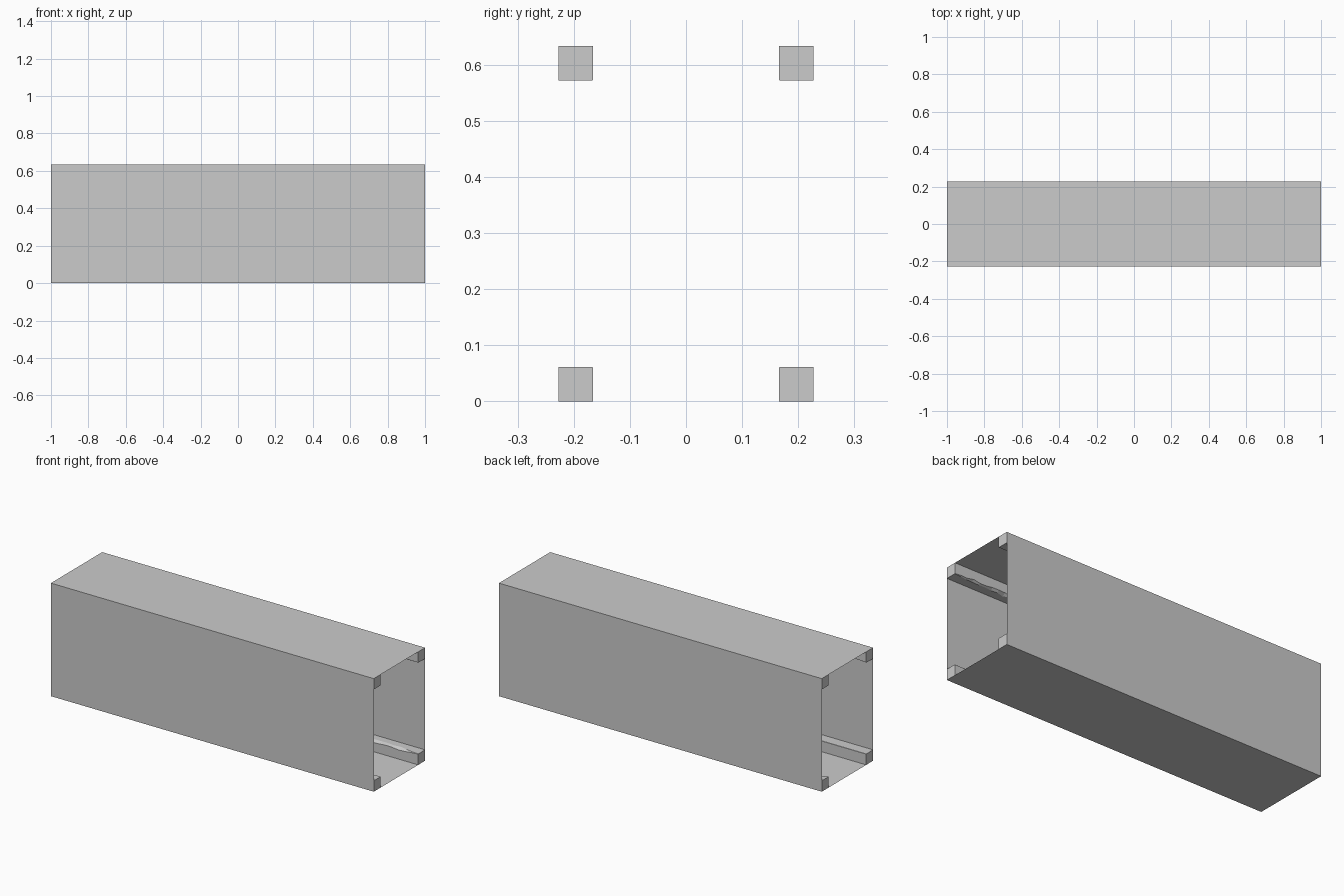
import bpy
import bmesh
import random

if "Cube" in bpy.data.objects:
    bpy.data.objects.remove(bpy.data.objects["Cube"])

random.seed(4)
L, W, H, B = 1.0, 0.227, 0.633, 0.061  # half length, half width, height, beam size


def finish(name, bm):
    bmesh.ops.recalc_face_normals(bm, faces=bm.faces)
    mesh = bpy.data.meshes.new(name)
    bm.to_mesh(mesh)
    bm.free()
    obj = bpy.data.objects.new(name, mesh)
    bpy.context.collection.objects.link(obj)
    return obj


def beam(name, sy, top, chipped):
    """Square beam along x; a chipped one has a ragged inner edge."""
    oy, iy = sy * W, sy * (W - B)
    oz, iz = (H, H - B) if top else (0, B)
    dz = 1 if top else -1
    n = 50 if chipped else 1
    bm = bmesh.new()
    rings = []
    for i in range(n + 1):
        x = -L + 2 * L * i / n
        inside = chipped and 0 < i < n
        cy = random.uniform(0.003, 0.022) if inside else 0.001
        cz = random.uniform(0.003, 0.012) if inside else 0.001
        section = [(oy, oz), (oy, iz), (iy + sy * cy, iz),
                   (iy, iz + dz * cz), (iy, oz)]
        rings.append([bm.verts.new((x, y, z)) for y, z in section])
    for a, b in zip(rings, rings[1:]):
        for k in range(5):
            j = (k + 1) % 5
            bm.faces.new((a[k], a[j], b[j], b[k]))
    bm.faces.new(rings[0])
    bm.faces.new(rings[-1])
    finish(name, bm)


def panel(name, p, q):
    """Thin sheet along x spanning two (y, z) points."""
    bm = bmesh.new()
    bm.faces.new([bm.verts.new(c) for c in
                  ((-L, *p), (L, *p), (L, *q), (-L, *q))])
    finish(name, bm)


# Four corner beams, two of them splintered along the inner edge
for side, sy in (("front", -1), ("back", 1)):
    for level, top in (("bottom", False), ("top", True)):
        ragged = (side, level) in (("back", "bottom"), ("front", "top"))
        beam(f"{level}_{side}_beam", sy, top, ragged)

# Sheets between the beams; both ends stay open
for side, sy in (("front", -1), ("back", 1)):
    panel(f"{side}_panel", (sy * W, B), (sy * W, H - B))
for level, z in (("bottom", 0), ("top", H)):
    panel(f"{level}_panel", (B - W, z), (W - B, z))
